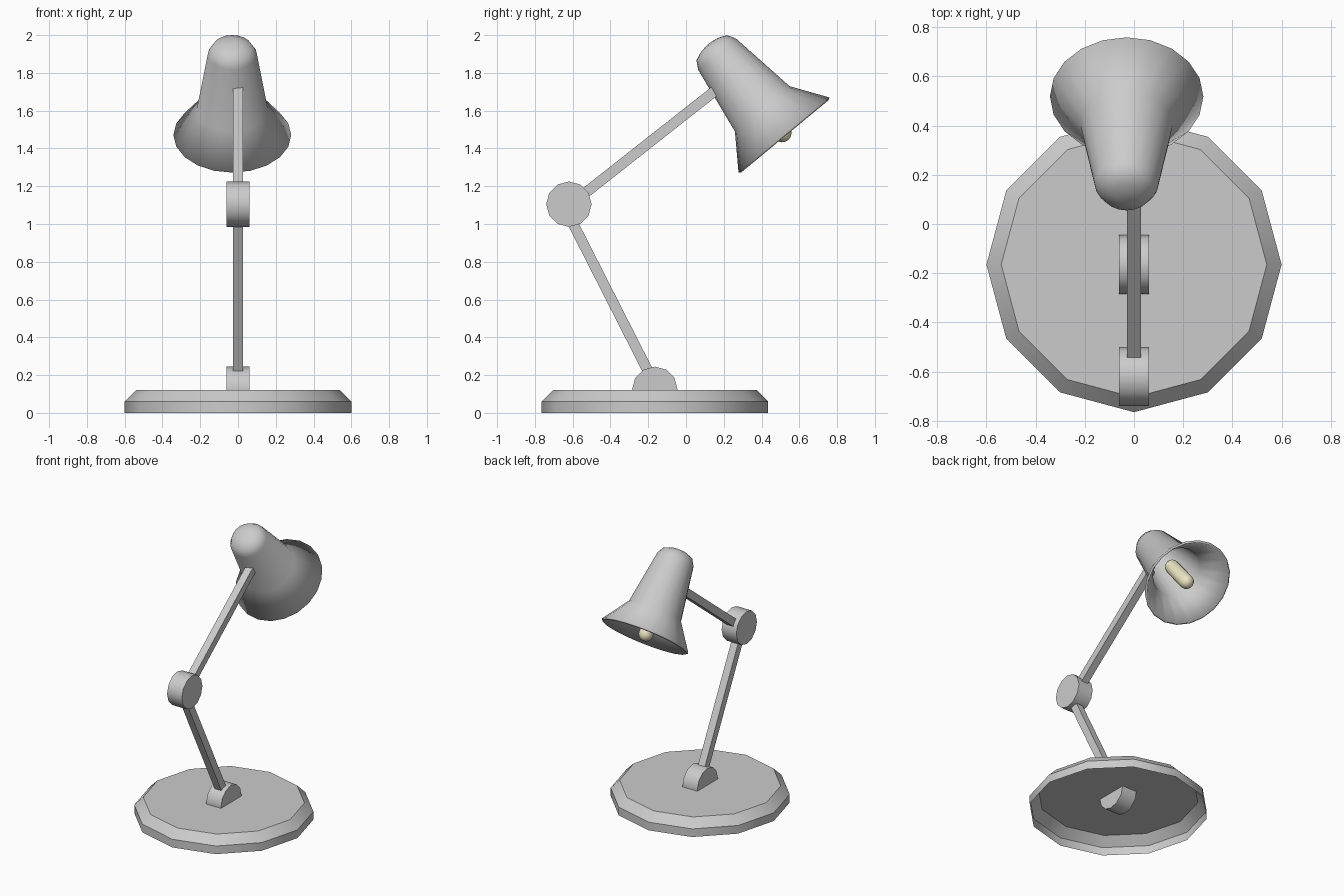
import bpy, bmesh
from math import sin, cos, pi, radians, atan2
from mathutils import Vector, Matrix

if "Cube" in bpy.data.objects:
    bpy.data.objects.remove(bpy.data.objects["Cube"])


def finish(name, bm, loc, rot, smooth):
    bmesh.ops.recalc_face_normals(bm, faces=bm.faces)
    me = bpy.data.meshes.new(name)
    bm.to_mesh(me)
    bm.free()
    me.transform(rot)
    ob = bpy.data.objects.new(name, me)
    ob.location = loc
    bpy.context.collection.objects.link(ob)
    if smooth:
        bpy.ops.object.select_all(action='DESELECT')
        ob.select_set(True)
        bpy.context.view_layer.objects.active = ob
        bpy.ops.object.shade_smooth_by_angle(angle=radians(smooth))
    return ob


def lathe(name, profile, n, loc, rot=Matrix(), smooth=35, cap=False):
    """Spin (radius, height) points around z; radius 0 makes a pole."""
    bm = bmesh.new()
    rings = []
    for r, h in profile:
        count = n if r > 0 else 1
        rings.append([bm.verts.new((r * cos(2 * pi * i / n), r * sin(2 * pi * i / n), h))
                      for i in range(count)])
    for a, b in zip(rings, rings[1:]):
        for i in range(n):
            j = (i + 1) % n
            if len(a) == 1:
                bm.faces.new((a[0], b[j], b[i]))
            elif len(b) == 1:
                bm.faces.new((a[i], a[j], b[0]))
            else:
                bm.faces.new((a[i], a[j], b[j], b[i]))
    if cap:
        bm.faces.new(rings[-1])
    return finish(name, bm, loc, rot, smooth)


def joint(name, y, z):
    ob = lathe(name, [(0, -0.06), (0.12, -0.06), (0.12, 0.06), (0, 0.06)], 12,
               (0, y, z), Matrix.Rotation(pi / 2, 4, 'Y'))
    return ob


def arm(name, start, end, width=0.055):
    a, b = Vector((0, *start)), Vector((0, *end))
    d = b - a
    bm = bmesh.new()
    bmesh.ops.create_cube(bm, size=1)
    bmesh.ops.scale(bm, vec=(width, width, d.length), verts=bm.verts)
    finish(name, bm, (a + b) / 2, Matrix.Rotation(-atan2(d.y, d.z), 4, 'X'), 0)


# Base: hollow dish with a bevelled top, open underneath
lathe("base", [(0.6, 0), (0.6, 0.06), (0.54, 0.12)], 12, (0, -0.165, 0), cap=True)

# Pivots and arms
joint("base_joint", -0.165, 0.125)
joint("elbow_joint", -0.62, 1.105)
arm("lower_arm", (-0.17, 0.16), (-0.63, 1.065))
arm("upper_arm", (-0.60, 1.112), (0.17, 1.718))

# Shade: flared shell tilted forward
rim = (-0.03, 0.5185, 1.471)
tilt = Matrix.Rotation(radians(39.6), 4, 'X')
shade = lathe("shade", [(0.312, 0), (0.188, 0.18), (0.13, 0.555), (0.105, 0.6),
                        (0.055, 0.62), (0, 0.627)], 20, rim, tilt, smooth=60)
shell = shade.modifiers.new("thickness", 'SOLIDIFY')
shell.thickness = 0.015
shell.offset = -1

# Bulb: capsule along the shade axis
r, low, high = 0.05, 0.015, 0.245
steps = [i * pi / 8 for i in range(1, 4)]
profile = ([(0, low - r)] + [(r * sin(t), low - r * cos(t)) for t in steps] + [(r, low), (r, high)]
           + [(r * sin(t), high + r * cos(t)) for t in reversed(steps)] + [(0, high + r)])
bulb = lathe("bulb", profile, 16, rim, tilt, smooth=60)
cream = bpy.data.materials.new("warm_bulb")
cream.diffuse_color = (0.85, 0.8, 0.55, 1)
cream.use_nodes = True
cream.node_tree.nodes["Principled BSDF"].inputs["Base Color"].default_value = cream.diffuse_color
bulb.data.materials.append(cream)
